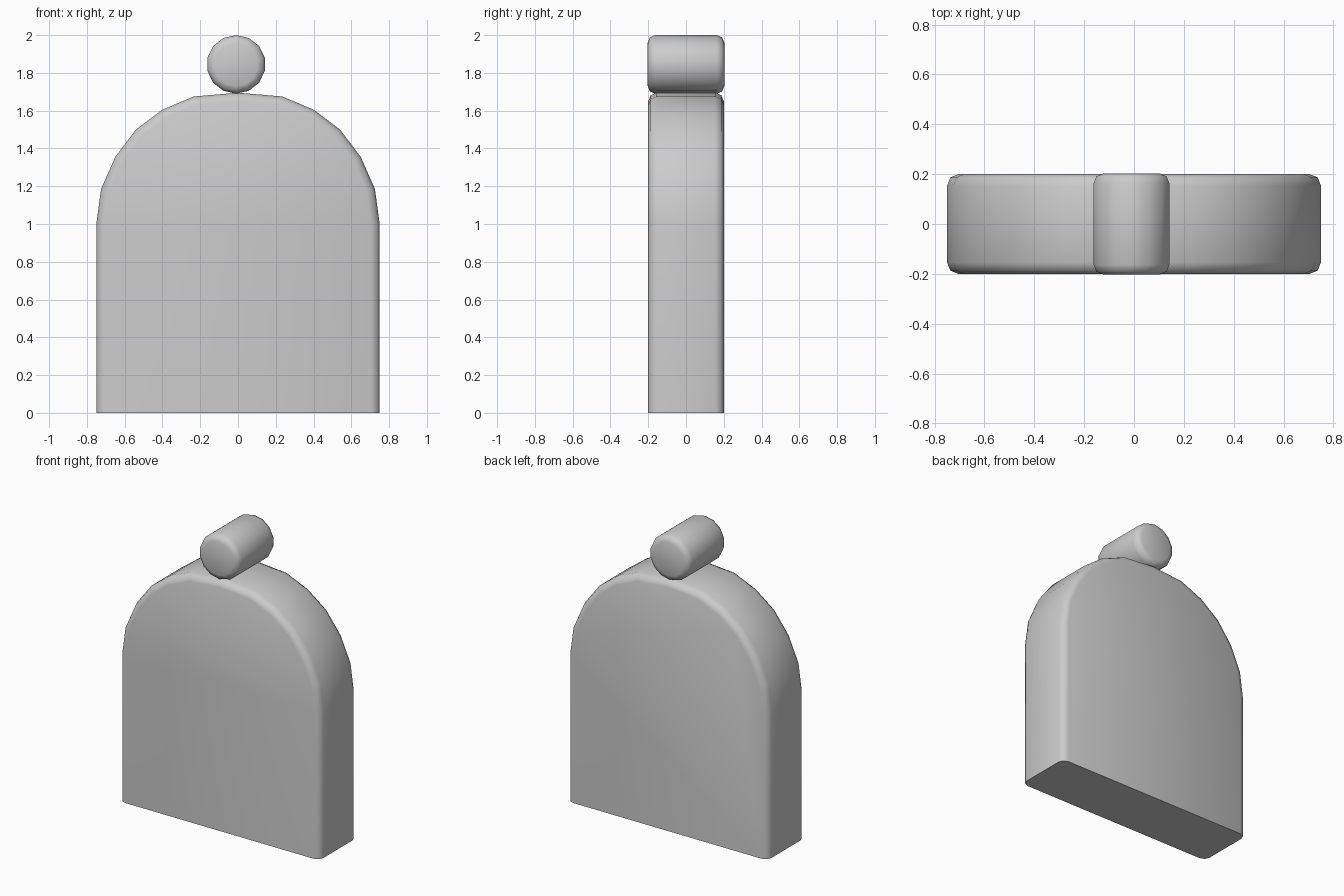
import bpy, bmesh, math

if "Cube" in bpy.data.objects:
    bpy.data.objects.remove(bpy.data.objects["Cube"])


def extruded(name, profile, half_depth, bevel, keep_base=False):
    """Extrude an XZ profile along Y and round its front and back rims."""
    bm = bmesh.new()
    front = bm.faces.new([bm.verts.new((x, -half_depth, z)) for x, z in profile])
    res = bmesh.ops.extrude_face_region(bm, geom=[front], use_keep_orig=True)
    new_verts = [g for g in res["geom"] if isinstance(g, bmesh.types.BMVert)]
    bmesh.ops.translate(bm, verts=new_verts, vec=(0, 2 * half_depth, 0))
    bmesh.ops.recalc_face_normals(bm, faces=bm.faces[:])
    rims = [e for e in bm.edges
            if abs(e.verts[0].co.y - e.verts[1].co.y) < 1e-5
            and not (keep_base and all(v.co.z < 1e-5 for v in e.verts))]
    bmesh.ops.bevel(bm, geom=rims, offset=bevel, segments=2, profile=0.5,
                    affect='EDGES', clamp_overlap=True)
    bmesh.ops.recalc_face_normals(bm, faces=bm.faces[:])
    mesh = bpy.data.meshes.new(name)
    bm.to_mesh(mesh)
    bm.free()
    obj = bpy.data.objects.new(name, mesh)
    bpy.context.collection.objects.link(obj)
    bpy.ops.object.select_all(action='DESELECT')
    obj.select_set(True)
    bpy.context.view_layer.objects.active = obj
    bpy.ops.object.shade_smooth_by_angle(angle=math.radians(50))
    return obj


# Arched slab: flat base, straight sides, faceted round top
right = [(0.75, 0), (0.75, 1.0), (0.725, 1.185), (0.65, 1.355),
         (0.54, 1.5), (0.4, 1.605), (0.235, 1.675)]
left = [(-x, z) for x, z in reversed(right)]
extruded("arched_body", right + [(0, 1.695)] + left, 0.2, 0.045, keep_base=True)

# Short cylinder resting across the crown
sides = 14
ring = [(-0.01 + 0.156 * math.cos(math.pi / 2 + 2 * math.pi * i / sides),
         1.845 + 0.155 * math.sin(math.pi / 2 + 2 * math.pi * i / sides))
        for i in range(sides)]
extruded("top_roller", ring, 0.203, 0.04)
